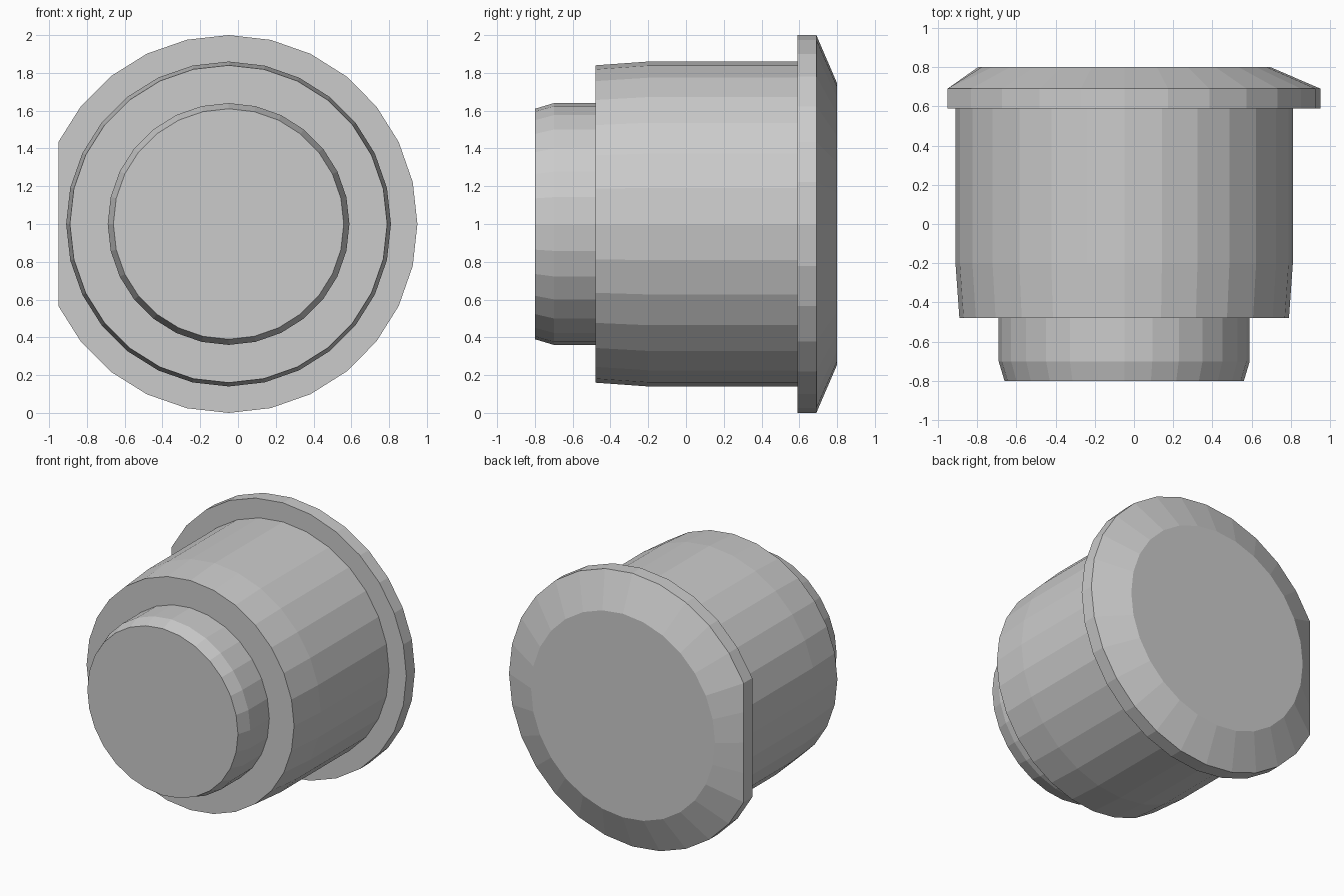
import bpy, bmesh, math

if "Cube" in bpy.data.objects:
    bpy.data.objects.remove(bpy.data.objects["Cube"])

CX, CZ = -0.05, 1.0      # turning axis, running along y
FLAT_X = -0.95           # flat cut on the flange edge

# (radius, y) from the boss tip to the flange back
PROFILE = [
    (0.61, -0.80), (0.64, -0.70), (0.64, -0.48),   # boss
    (0.84, -0.48), (0.86, -0.20), (0.86, 0.59),    # barrel
    (1.00, 0.59), (1.00, 0.69), (0.745, 0.80),     # flange
]

# Angles: 24 steps round the arc, 4 across the flat so its corners are exact
half = math.acos((CX - FLAT_X) / 1.0)
start, end = -math.pi + half, math.pi - half
angles = [start + (end - start) * i / 24 for i in range(25)]
angles += [end + 2 * half * i / 4 for i in range(1, 4)]
n = len(angles)

bm = bmesh.new()


def ring(radius, y):
    return [bm.verts.new((max(CX + radius * math.cos(a), FLAT_X), y,
                          CZ + radius * math.sin(a))) for a in angles]


# Turned body with both ends capped
rings = [ring(r, y) for r, y in PROFILE]
for lower, upper in zip(rings, rings[1:]):
    for i in range(n):
        j = (i + 1) % n
        bm.faces.new((lower[i], lower[j], upper[j], upper[i]))
bm.faces.new(rings[0])
bm.faces.new(rings[-1])
bmesh.ops.recalc_face_normals(bm, faces=bm.faces)

mesh = bpy.data.meshes.new("flanged_plug")
bm.to_mesh(mesh)
bm.free()
plug = bpy.data.objects.new("flanged_plug", mesh)
bpy.context.collection.objects.link(plug)
